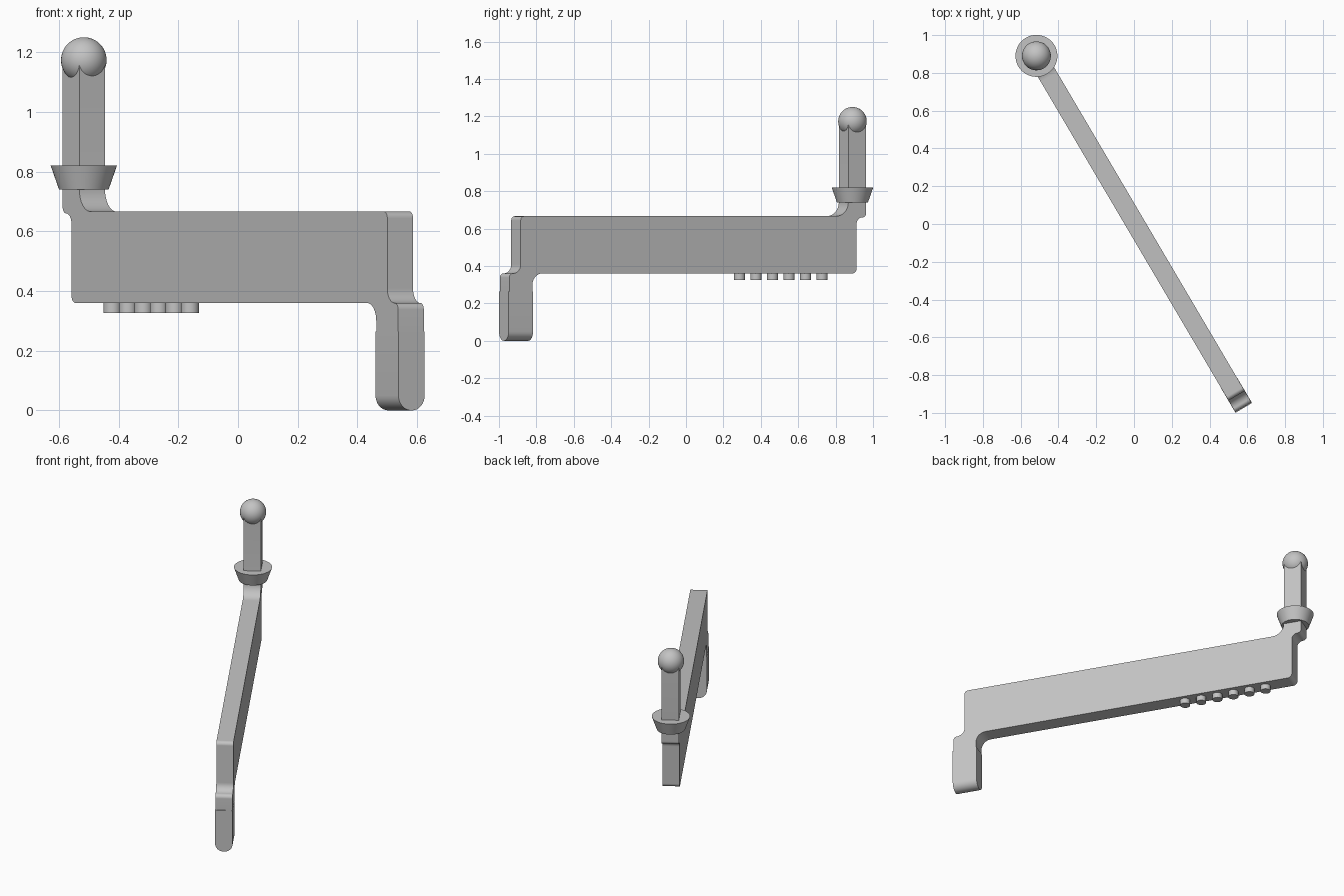
import bpy, bmesh
from math import radians, pi, tan, cos, sin
from mathutils import Matrix, Vector

cube = bpy.data.objects.get("Cube")
if cube:
    bpy.data.objects.remove(cube, do_unlink=True)

grey = bpy.data.materials.new("plain grey")
grey.use_nodes = True
colour = (0.55, 0.55, 0.55, 1)
grey.diffuse_color = colour
grey.node_tree.nodes["Principled BSDF"].inputs["Base Color"].default_value = colour

# The whole part lies in a slanted upright plane: local x runs along the plate
PLACE = Matrix.Rotation(radians(-59.5), 4, 'Z') @ Matrix.Translation((0, 0.0067, 0))
HALF = 0.05
POST_X = -1.029


def finish(name, bm):
    bmesh.ops.recalc_face_normals(bm, faces=bm.faces)
    bm.transform(PLACE)
    mesh = bpy.data.meshes.new(name)
    bm.to_mesh(mesh)
    bm.free()
    mesh.materials.append(grey)
    obj = bpy.data.objects.new(name, mesh)
    bpy.context.collection.objects.link(obj)
    bpy.ops.object.select_all(action='DESELECT')
    obj.select_set(True)
    bpy.context.view_layer.objects.active = obj
    bpy.ops.object.shade_smooth_by_angle(angle=radians(30))
    return obj


def rounded(corners, steps=8):
    """Turn (a, b, radius) corners into an outline with filleted corners."""
    out = []
    for i, (a, b, r) in enumerate(corners):
        p = Vector((a, b))
        if r == 0:
            out.append(p)
            continue
        to_prev = (Vector(corners[i - 1][:2]) - p).normalized()
        to_next = (Vector(corners[(i + 1) % len(corners)][:2]) - p).normalized()
        angle = to_prev.angle(to_next)
        reach = r / tan(angle / 2)
        centre = p + (to_prev + to_next).normalized() * r / sin(angle / 2)
        start, end = p + to_prev * reach - centre, p + to_next * reach - centre
        sweep = pi - angle
        for k in range(steps + 1):
            t = k / steps * sweep
            out.append(centre + (start * sin(sweep - t) + end * sin(t)) / sin(sweep))
    return out


def prism(name, corners, to_3d, depth):
    bm = bmesh.new()
    face = bm.faces.new([bm.verts.new(to_3d(p)) for p in rounded(corners)])
    moved = bmesh.ops.extrude_face_region(bm, geom=[face], use_keep_orig=True)
    bmesh.ops.translate(bm, vec=depth,
                        verts=[g for g in moved["geom"] if isinstance(g, bmesh.types.BMVert)])
    return finish(name, bm)


def cone(name, x, low, high, r_low, r_high, sides):
    bm = bmesh.new()
    bmesh.ops.create_cone(bm, cap_ends=True, segments=sides, radius1=r_low, radius2=r_high,
                          depth=high - low,
                          matrix=Matrix.Translation((x, 0, (low + high) / 2)))
    return finish(name, bm)


# Plate with upright post at one end and leg at the other
prism("plate_with_post", [
    (-1.084, 1.17, 0), (-1.084, 0.66, 0.022), (-1.025, 0.66, 0.036),
    (-1.025, 0.36, 0.025), (0.986, 0.36, 0.06), (0.986, 0.25, 0),
    (1.13, 0.25, 0), (1.13, 0.36, 0.022), (1.059, 0.36, 0.048),
    (1.059, 0.666, 0.022), (-0.974, 0.666, 0.075), (-0.974, 1.17, 0),
], lambda p: (p.x, -HALF, p.y), (0, 2 * HALF, 0))

# Lower leg with a half-round foot, a hair wider than the leg above
W = HALF + 0.001
prism("lower_leg", [(-W, 0.264, 0), (-W, 0, 0.05), (W, 0, 0.05), (W, 0.264, 0)],
      lambda p: (0.983, p.x, p.y), (0.151, 0, 0))

# Flared collar and ball on the post
cone("collar", POST_X, 0.74, 0.82, 0.083, 0.111, 48)
ball = bmesh.new()
bmesh.ops.create_uvsphere(ball, u_segments=40, v_segments=24, radius=0.0765,
                          matrix=Matrix.Translation((POST_X, 0, 1.1735)))
finish("ball", ball)

# Row of studs under the plate
for i in range(6):
    cone(f"stud_{i + 1}", -0.84 + i * 0.1024, 0.326, 0.37, 0.03, 0.03, 24)
